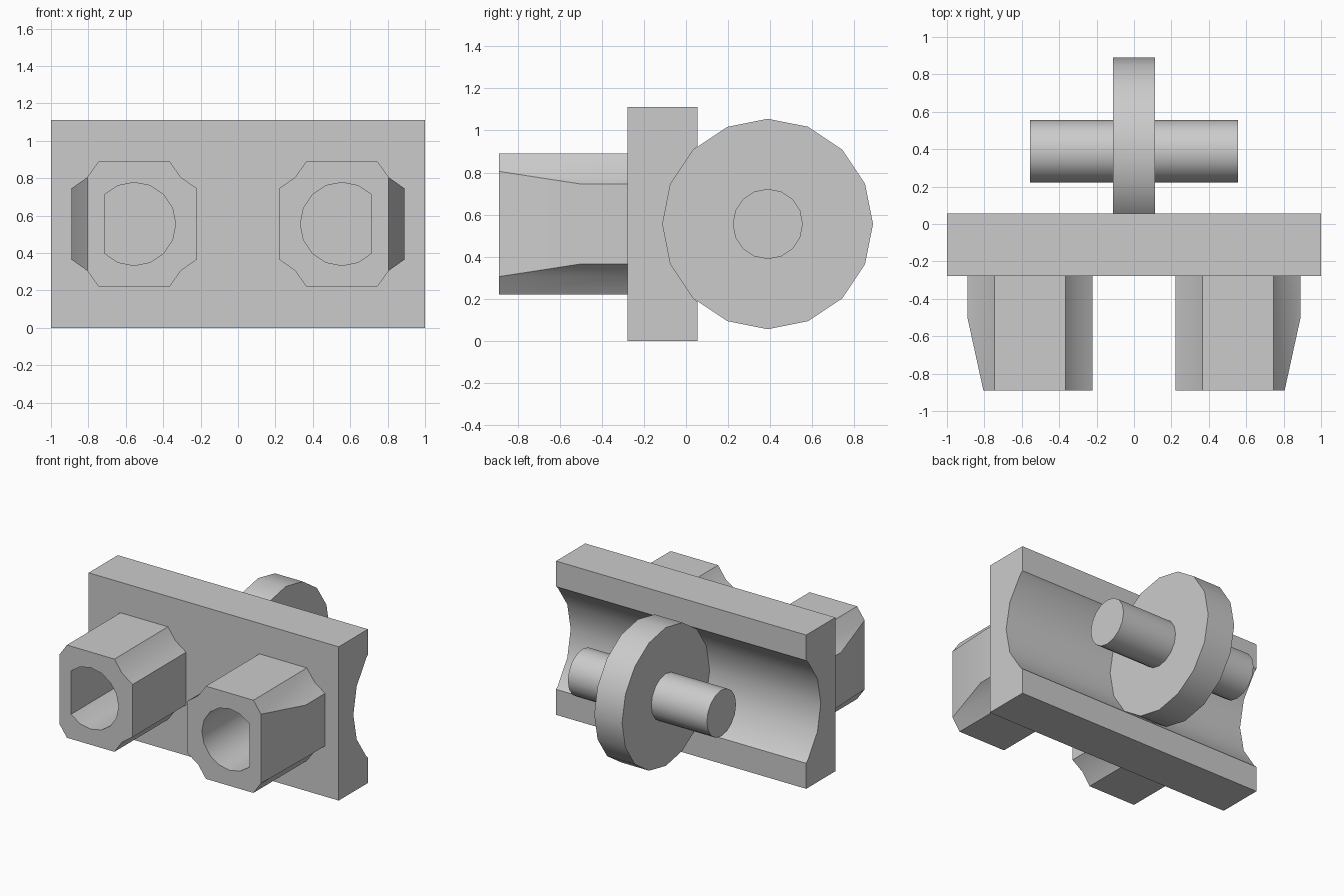
import bpy, bmesh
from math import cos, sin, radians, pi
from mathutils import Vector

cube = bpy.data.objects.get("Cube")
if cube:
    bpy.data.objects.remove(cube, do_unlink=True)

U = 1 / 9                      # base unit: the plate is 18 units wide
MID_Z = 5 * U
AXLE_Y = 3.5 * U
PLATE_FRONT, PLATE_BACK = -2.5 * U, 0.5 * U
TIP_Y = -8 * U

grey = bpy.data.materials.new("light grey")
grey.use_nodes = True
grey.diffuse_color = (0.6, 0.6, 0.6, 1)
grey.node_tree.nodes["Principled BSDF"].inputs["Base Color"].default_value = (0.6, 0.6, 0.6, 1)


def circle(cx, cz, r, n=16):
    return [(cx + r * cos(2 * pi * i / n), cz + r * sin(2 * pi * i / n)) for i in range(n)]


def prism(points, axis, a, b, cut=None):
    """Extrude a profile along x or y from a to b, optionally clipped by a plane."""
    bm = bmesh.new()
    place = (lambda p: (a, p[0], p[1])) if axis == "x" else (lambda p: (p[0], a, p[1]))
    face = bm.faces.new([bm.verts.new(place(p)) for p in points])
    new = bmesh.ops.extrude_face_region(bm, geom=[face], use_keep_orig=True)["geom"]
    shift = Vector((b - a, 0, 0)) if axis == "x" else Vector((0, b - a, 0))
    bmesh.ops.translate(bm, vec=shift, verts=[g for g in new if isinstance(g, bmesh.types.BMVert)])
    if cut:
        res = bmesh.ops.bisect_plane(bm, geom=bm.verts[:] + bm.edges[:] + bm.faces[:], dist=1e-5,
                                     plane_co=cut[0], plane_no=cut[1], clear_outer=True)
        edges = [g for g in res["geom_cut"] if isinstance(g, bmesh.types.BMEdge)]
        bmesh.ops.holes_fill(bm, edges=[e for e in edges if e.is_boundary], sides=0)
    bmesh.ops.recalc_face_normals(bm, faces=bm.faces[:])
    return bm


def make(name, bm):
    mesh = bpy.data.meshes.new(name)
    bm.to_mesh(mesh)
    bm.free()
    mesh.materials.append(grey)
    obj = bpy.data.objects.new(name, mesh)
    bpy.context.collection.objects.link(obj)
    return obj


def activate(obj):
    bpy.ops.object.select_all(action="DESELECT")
    obj.select_set(True)
    bpy.context.view_layer.objects.active = obj


def smooth(obj):
    activate(obj)
    bpy.ops.object.shade_smooth_by_angle(angle=radians(30))


# Plate with a round groove along its back
groove = [p for p in circle(AXLE_Y, MID_Z, 0.5)[6:11]]
outline = [(PLATE_BACK, 10 * U), (PLATE_BACK, MID_Z + 0.371)] + groove
outline += [(PLATE_BACK, MID_Z - 0.371), (PLATE_BACK, 0), (PLATE_FRONT, 0), (PLATE_FRONT, 10 * U)]
smooth(make("back_plate", prism(outline, "x", -1, 1)))

# Wheel and axle
smooth(make("wheel", prism(circle(AXLE_Y, MID_Z, 0.5), "x", -U, U)))
smooth(make("axle", prism(circle(AXLE_Y, MID_Z, 1.5 * U), "x", -5 * U, 5 * U)))

# Hollow posts with scooped corners, a tapered outer side and a D-shaped hole
corner = [(0.335, 0.19), (0.25, 0.25), (0.19, 0.335)]
quarter = corner + [(-x, z) for x, z in reversed(corner)]
section = quarter + [(-x, -z) for x, z in quarter]
for side, s in (("left", 1), ("right", -1)):
    cx = s * 5 * U
    taper = Vector((cx + s * 0.335, -0.5, 0))
    normal = Vector((s * (-0.5 - TIP_Y), -0.085, 0)).normalized()
    post = make(side + "_post", prism([(cx + x, MID_Z + z) for x, z in section], "y",
                                      TIP_Y, PLATE_FRONT, (taper, normal)))
    hole = [p for p in circle(0, 0, 2 * U) if p[0] < 0.16]
    cutter = make("hole_cutter", prism([(cx + s * x, MID_Z + z) for x, z in hole], "y", -1, -0.2))
    cutter.hide_render = True
    boolean = post.modifiers.new("hole", "BOOLEAN")
    boolean.object = cutter
    boolean.operation = "DIFFERENCE"
    boolean.solver = "EXACT"
    activate(post)
    bpy.ops.object.modifier_apply(modifier="hole")
    bpy.data.objects.remove(cutter, do_unlink=True)
    smooth(post)
